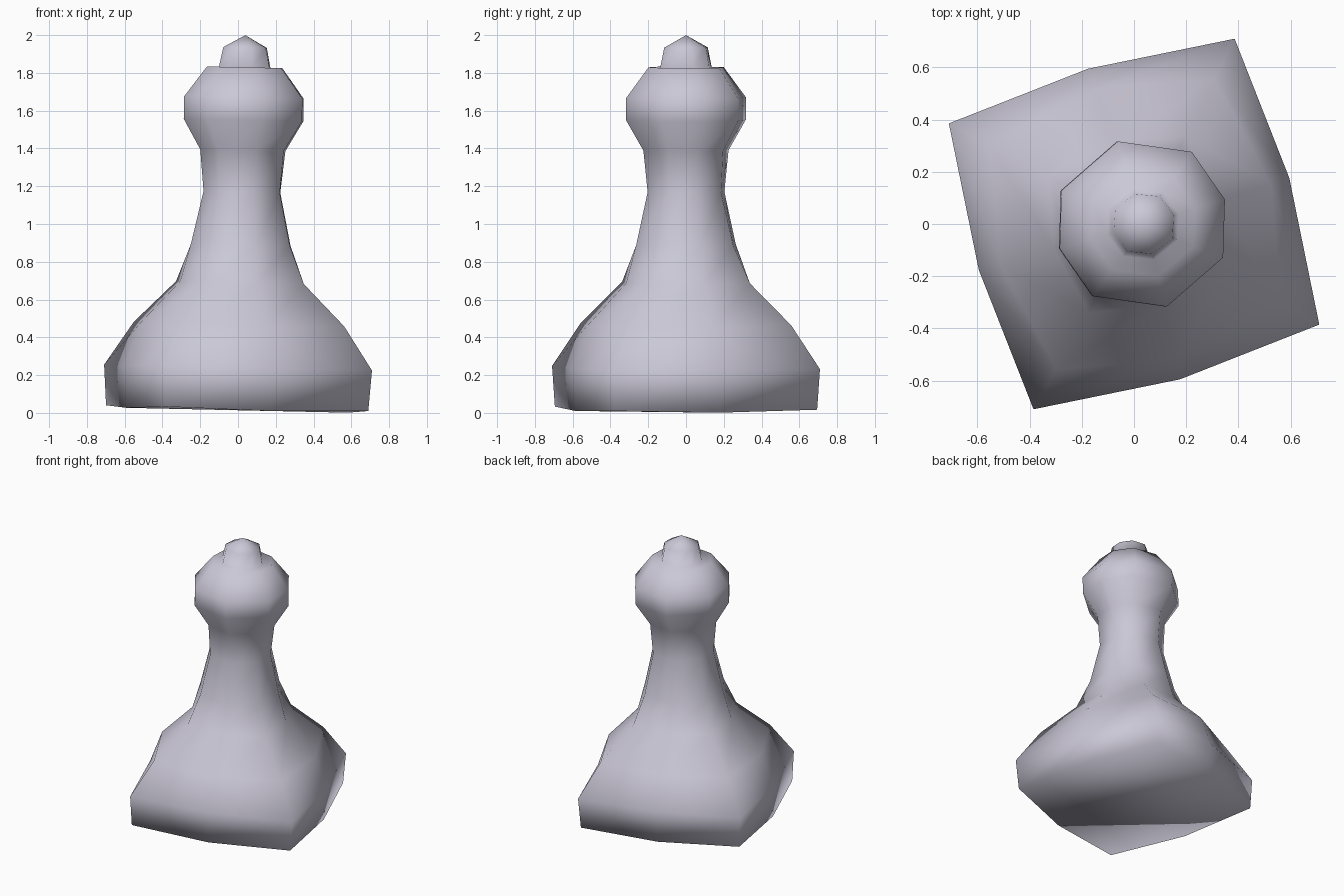
import bpy
import bmesh
from math import radians, sin, cos

cube = bpy.data.objects.get("Cube")
if cube:
    bpy.data.objects.remove(cube, do_unlink=True)

# One flat colour for the whole piece
paint = bpy.data.materials.new("pale_lilac_grey")
paint.use_nodes = True
colour = (0.60, 0.58, 0.68, 1.0)
paint.diffuse_color = colour
paint.node_tree.nodes["Principled BSDF"].inputs["Base Color"].default_value = colour

# Rings: side radius, corner radius, height, corner angle in degrees
rings = [
    (0.61, 0.79, 0.025, 45),   # foot
    (0.62, 0.807, 0.24, 45),   # widest part of the base
    (0.54, 0.634, 0.47, 45),   # shoulder
    (0.33, 0.385, 0.69, 45),
    (0.275, 0.29, 0.89, 43),   # neck
    (0.212, 0.22, 1.17, 41),
    (0.235, 0.235, 1.39, 40),
    (0.33, 0.335, 1.55, 39),   # head
    (0.33, 0.335, 1.67, 39),
    (0.208, 0.21, 1.83, 40),
    (0.142, 0.145, 1.83, 42),  # knob
    (0.12, 0.122, 1.935, 43),
]


def add_ring(bm, side, corner, height, angle):
    """Eight points: four sides alternating with four corners."""
    angles = (0, angle, 90, 180 - angle, 180, 180 + angle, 270, 360 - angle)
    points = []
    for i, a in enumerate(angles):
        r = corner if i % 2 else side
        a = radians(a)
        points.append(bm.verts.new((r * cos(a), r * sin(a), height)))
    return points


bm = bmesh.new()
loops = [add_ring(bm, *ring) for ring in rings]

# The middle of each foot side sags a little
for v in loops[0][::2]:
    v.co.z -= 0.011

# Skin the rings, close the underside and the tip
for low, high in zip(loops, loops[1:]):
    for i in range(8):
        j = (i + 1) % 8
        bm.faces.new((low[i], low[j], high[j], high[i]))
bm.faces.new(loops[0][::-1])
tip = bm.verts.new((0, 0, 2.0))
for i in range(8):
    bm.faces.new((loops[-1][i], loops[-1][(i + 1) % 8], tip))
for f in bm.faces:
    f.smooth = True

mesh = bpy.data.meshes.new("game_piece")
bm.to_mesh(mesh)
bm.free()
mesh.materials.append(paint)

# Turned about its axis and leaning slightly to its left
piece = bpy.data.objects.new("game_piece", mesh)
piece.rotation_euler = (0, radians(1.26), 0)
piece.location.x = -0.005
bpy.context.collection.objects.link(piece)
for v in mesh.vertices:
    x, y = v.co.x, v.co.y
    turn = radians(16.5)
    v.co.x = x * cos(turn) - y * sin(turn)
    v.co.y = x * sin(turn) + y * cos(turn)
